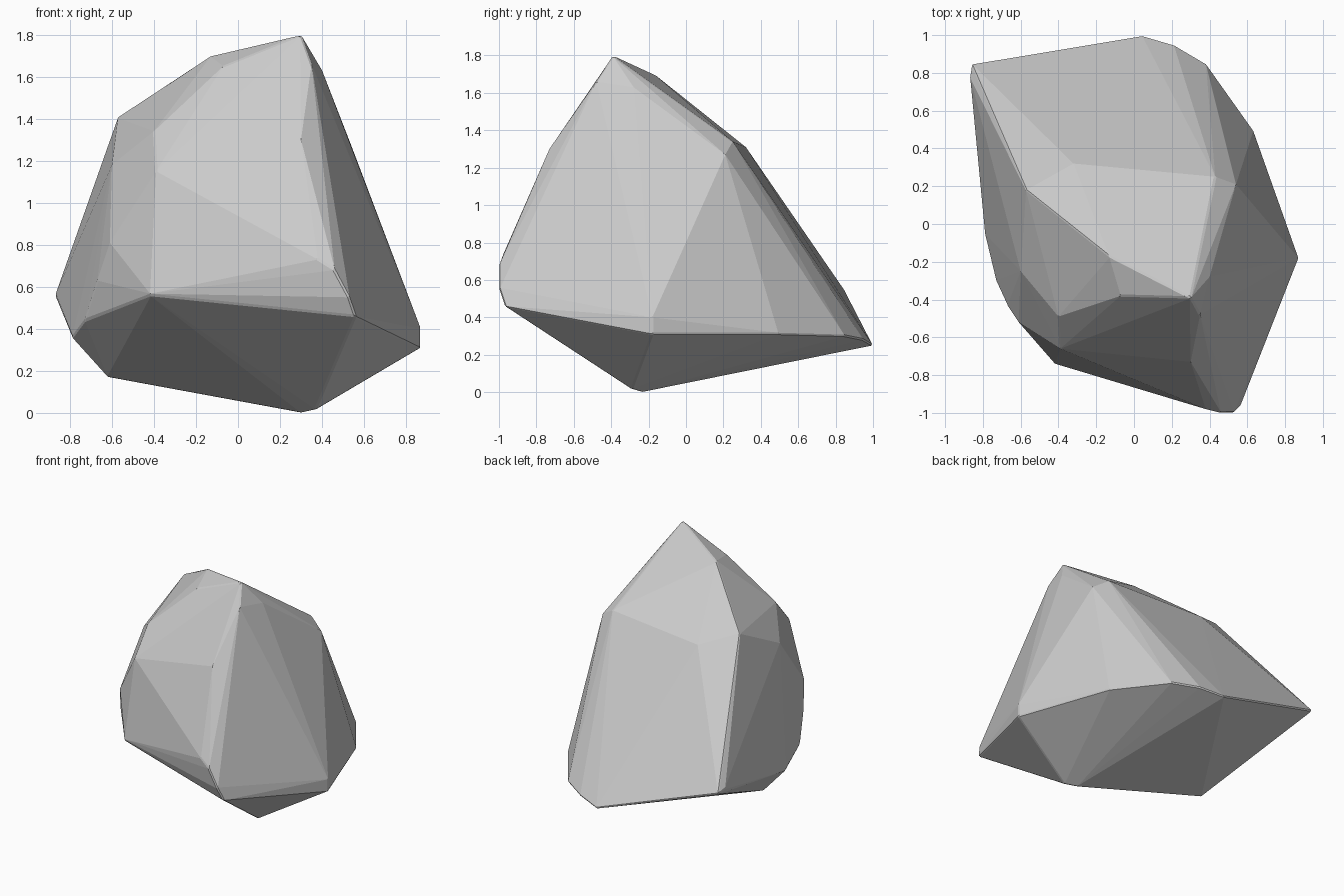
import bpy, bmesh

if "Cube" in bpy.data.objects:
    bpy.data.objects.remove(bpy.data.objects["Cube"])

# Corner points of the chipped boulder, grouped by region
crown = [(.30, -.39, 1.80), (-.13, -.17, 1.70), (-.07, -.38, 1.65),
         (.35, -.48, 1.66), (.40, -.28, 1.63)]
shoulder = [(-.57, .18, 1.41), (-.32, .32, 1.31), (.43, .25, 1.34),
            (.54, .21, 1.27), (.30, -.73, 1.30), (-.40, -.49, 1.34),
            (-.60, -.25, 1.18), (-.39, -.66, 1.15)]
front = [(.38, -.98, .73), (.46, -1.0, .68), (.53, -1.0, .55),
         (.56, -.97, .46), (-.42, -.74, .56)]
left = [(-.61, -.52, .81), (-.67, -.43, .63), (-.73, -.30, .44),
        (-.79, -.05, .36), (-.87, .78, .56), (-.86, .85, .54)]
back = [(.04, 1.0, .25), (.21, .95, .28), (.38, .85, .30), (.63, .50, .31)]
right = [(.87, -.18, .31), (.87, -.18, .40)]
base = [(-.62, -.03, .17), (.30, -.24, 0), (.37, -.29, .015)]

# Rock body: flat facets wrapped round the corners
bm = bmesh.new()
for p in crown + shoulder + front + left + back + right + base:
    bm.verts.new(p)
hull = bmesh.ops.convex_hull(bm, input=list(bm.verts))
loose = [v for v in bm.verts if not v.link_faces]
bmesh.ops.delete(bm, geom=loose, context='VERTS')
bmesh.ops.recalc_face_normals(bm, faces=list(bm.faces))

mesh = bpy.data.meshes.new("rock")
bm.to_mesh(mesh)
bm.free()
rock = bpy.data.objects.new("rock", mesh)
bpy.context.collection.objects.link(rock)

# Slightly worn edges
wear = rock.modifiers.new("worn_edges", 'BEVEL')
wear.width = 0.008
wear.segments = 1
wear.limit_method = 'ANGLE'
wear.angle_limit = 0.5
